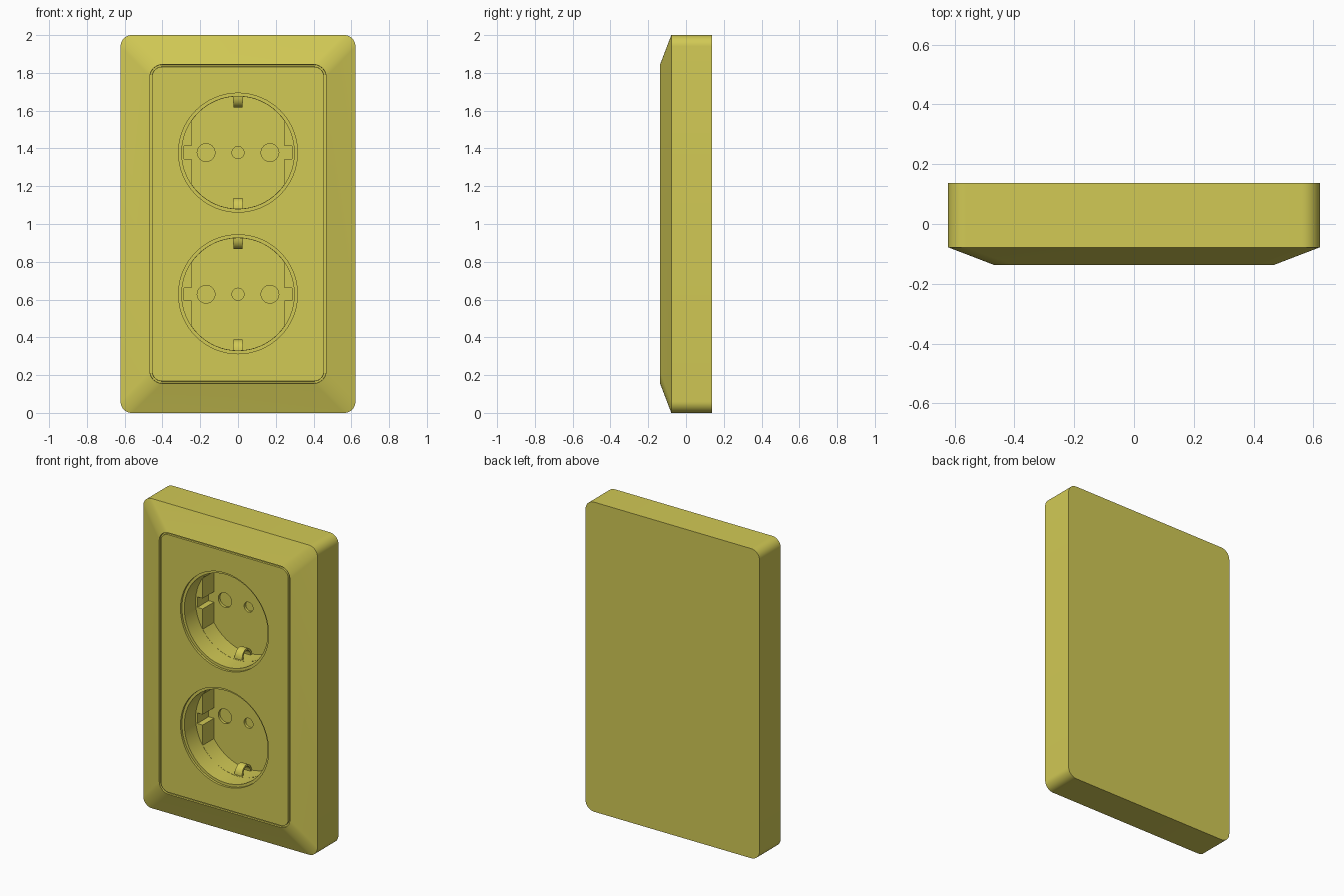
import bpy, bmesh
from math import sin, cos, pi, radians, sqrt, asin

cube = bpy.data.objects.get("Cube")
if cube:
    bpy.data.objects.remove(cube, do_unlink=True)

FRONT, BACK = -0.1375, 0.1375
MID = 1.0

mat = bpy.data.materials.new("olive_yellow_plastic")
mat.use_nodes = True
colour = (0.64, 0.585, 0.09, 1)
mat.diffuse_color = colour
mat.node_tree.nodes["Principled BSDF"].inputs["Base Color"].default_value = colour


def loft(name, loops):
    """Skin a stack of equal-length closed loops and cap both ends."""
    bm = bmesh.new()
    rings = [[bm.verts.new(p) for p in loop] for loop in loops]
    n = len(rings[0])
    for a, b in zip(rings, rings[1:]):
        for i in range(n):
            j = (i + 1) % n
            bm.faces.new((a[i], a[j], b[j], b[i]))
    bm.faces.new(rings[0])
    bm.faces.new(rings[-1])
    bmesh.ops.recalc_face_normals(bm, faces=bm.faces)
    mesh = bpy.data.meshes.new(name)
    bm.to_mesh(mesh)
    bm.free()
    mesh.materials.append(mat)
    obj = bpy.data.objects.new(name, mesh)
    bpy.context.collection.objects.link(obj)
    return obj


def activate(obj):
    bpy.ops.object.select_all(action='DESELECT')
    obj.select_set(True)
    bpy.context.view_layer.objects.active = obj


def rounded_rect(hx, hz, r, y, steps=10):
    pts = []
    for k, (sx, sz) in enumerate(((1, 1), (-1, 1), (-1, -1), (1, -1))):
        for i in range(steps + 1):
            a = (k + i / steps) * pi / 2
            pts.append((sx * (hx - r) + r * cos(a), y, MID + sz * (hz - r) + r * sin(a)))
    return pts


def circle(r, cx=0.0, n=64):
    return [(cx + r * cos(2 * pi * i / n), r * sin(2 * pi * i / n)) for i in range(n)]


def keyed_outline(r=0.297, flat=0.247, notch=0.285, half=0.034, n=24):
    """Circle with flattened sides, each side with a small guide notch."""
    top = sqrt(r * r - flat * flat)
    a = asin(top / r)
    arc = [(r * cos(a + (pi - 2 * a) * i / n), r * sin(a + (pi - 2 * a) * i / n))
           for i in range(n + 1)]
    side = [(-flat, half), (-notch, half), (-notch, -half), (-flat, -half)]
    half_loop = arc + side
    return half_loop + [(-x, -z) for x, z in half_loop]


def cut(target, outline, cz, depth):
    """Cut an outline straight into the front face."""
    cutter = loft("cutter", [[(x, y, cz + z) for x, z in outline]
                             for y in (FRONT - 0.1, FRONT + depth)])
    cutter.hide_render = True
    activate(target)
    mod = target.modifiers.new("cut", 'BOOLEAN')
    mod.operation = 'DIFFERENCE'
    mod.solver = 'EXACT'
    mod.object = cutter
    bpy.ops.object.modifier_apply(modifier=mod.name)
    bpy.data.objects.remove(cutter, do_unlink=True)


# Housing: straight sides, sloped frame, thin groove, centre panel
groove = FRONT + 0.012
housing = loft("housing", [
    rounded_rect(0.622, 1.0, 0.06, BACK),
    rounded_rect(0.622, 1.0, 0.06, -0.078),
    rounded_rect(0.467, 0.844, 0.066, FRONT),
    rounded_rect(0.466, 0.843, 0.065, groove),
    rounded_rect(0.456, 0.833, 0.055, groove),
    rounded_rect(0.455, 0.832, 0.054, FRONT),
])

for label, cz in (("upper", 1.378), ("lower", 0.628)):
    # Socket well: rim step, round mouth, keyed lower part, pin holes
    cut(housing, circle(0.315), cz, 0.015)
    cut(housing, circle(0.298), cz, 0.13)
    cut(housing, keyed_outline(), cz, 0.245)
    for cx, r in ((-0.169, 0.047), (0, 0.032), (0.169, 0.047)):
        cut(housing, circle(r, cx, 32), cz, 0.262)

    # Bent earth clips at the top and bottom of the well
    for end, s in (("top", 1), ("bottom", -1)):
        angles = [pi * i / 14 for i in range(15)]
        arch = [(0.19 - 0.05 * cos(a), 0.058 * sin(a)) for a in angles]
        arch += [(0.19 - 0.038 * cos(a), 0.046 * sin(a)) for a in reversed(angles)]
        clip = loft(f"{label}_{end}_earth_clip", [
            [(side * (0.028 - 0.08 * h), FRONT + d, cz + s * (0.298 - h)) for d, h in arch]
            for side in (-1, 1)])
        activate(clip)
        bpy.ops.object.shade_smooth_by_angle(angle=radians(35))

activate(housing)
bpy.ops.object.shade_smooth_by_angle(angle=radians(30))
